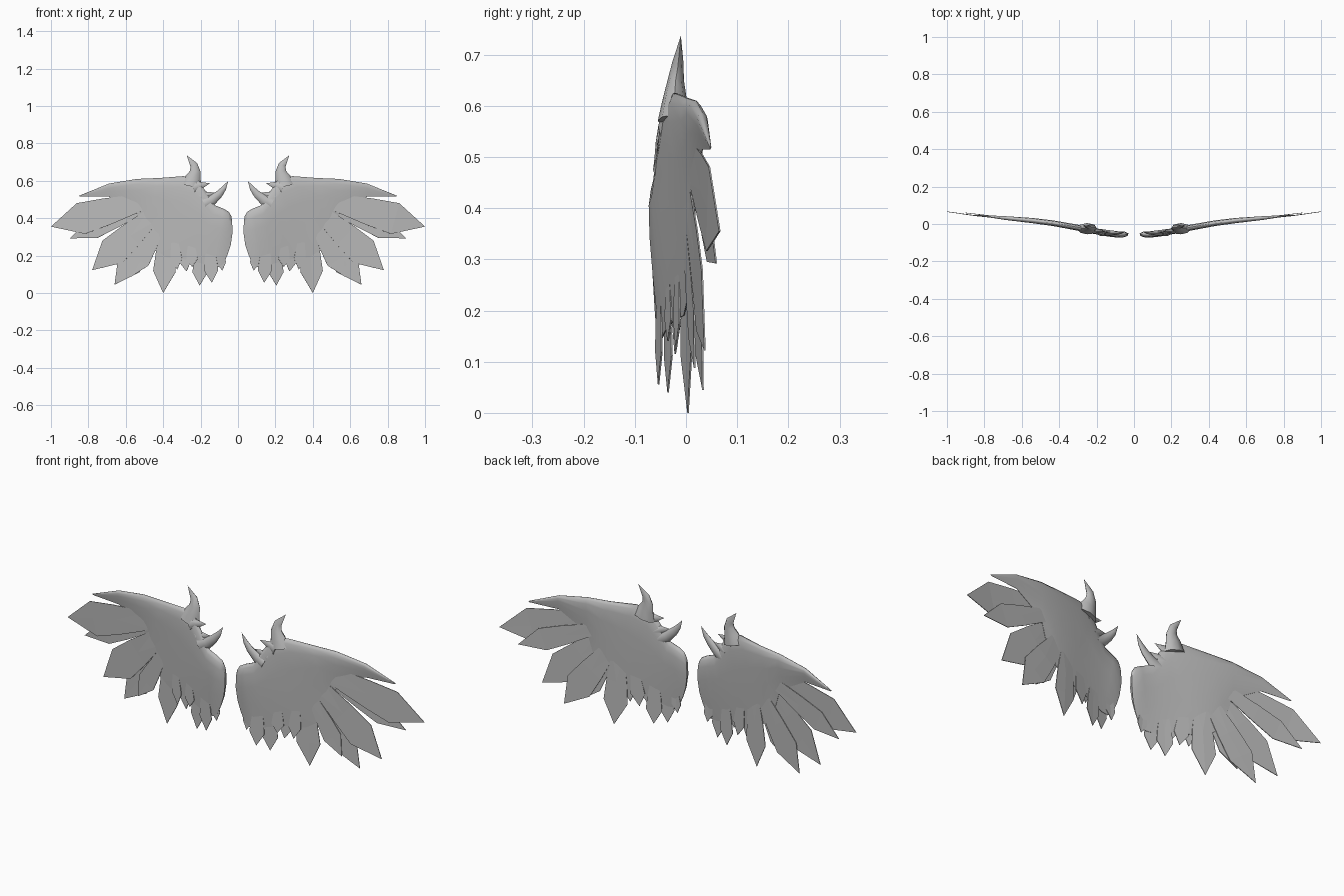
import bpy, math
from mathutils import Vector

if "Cube" in bpy.data.objects:
    bpy.data.objects.remove(bpy.data.objects["Cube"])

mat = bpy.data.materials.new("stone_grey")
mat.diffuse_color = (0.5, 0.5, 0.5, 1)
mat.use_nodes = True
mat.node_tree.nodes["Principled BSDF"].inputs["Base Color"].default_value = mat.diffuse_color

# Sweep of the wing in plan: y for a given x
SWEEP = [(0, -.055), (.1, -.056), (.2, -.04), (.4, 0), (.54, .018), (.7, .033), (.85, .048), (1, .07)]


def sweep(x):
    for (x0, y0), (x1, y1) in zip(SWEEP, SWEEP[1:]):
        if x <= x1:
            return y0 + (y1 - y0) * (x - x0) / (x1 - x0)
    return SWEEP[-1][1]


def make(name, verts, faces, smooth=True, thick=0):
    me = bpy.data.meshes.new(name)
    me.from_pydata([tuple(v) for v in verts], [], faces)
    me.materials.append(mat)
    ob = bpy.data.objects.new(name, me)
    bpy.context.collection.objects.link(ob)
    bpy.ops.object.select_all(action='DESELECT')
    ob.select_set(True)
    bpy.context.view_layer.objects.active = ob
    bpy.ops.object.mode_set(mode='EDIT')
    bpy.ops.mesh.select_all(action='SELECT')
    bpy.ops.mesh.normals_make_consistent(inside=False)
    bpy.ops.object.mode_set(mode='OBJECT')
    if smooth:
        bpy.ops.object.shade_smooth_by_angle(angle=math.radians(60))
    if thick:
        mod = ob.modifiers.new("thickness", 'SOLIDIFY')
        mod.thickness, mod.offset = thick, 0
    mod = ob.modifiers.new("other_side", 'MIRROR')
    mod.use_mirror_merge = False
    return ob


# Wing body: lens sections fanned from the root to the leading tip
# (top x, top z, bottom x, bottom z, thickness)
SECTIONS = [(.035, .41, .075, .16, .012), (.05, .435, .10, .14, .03), (.08, .452, .14, .14, .034),
            (.125, .47, .20, .16, .034), (.17, .54, .28, .18, .032), (.21, .60, .38, .19, .032),
            (.29, .625, .46, .24, .032), (.42, .615, .51, .33, .03), (.54, .61, .54, .43, .028),
            (.69, .585, .69, .515, .02), (.85, .52, .845, .515, .003)]
PROFILE = [(0, .15), (.05, .75), (.15, 1), (.35, .9), (.6, .6), (.8, .35), (1, .06)]
ring = [(v, h, -1) for v, h in PROFILE] + [(v, h, 1) for v, h in reversed(PROFILE)]
n = len(ring)
verts, faces = [], []
for i, (tx, tz, bx, bz, th) in enumerate(SECTIONS):
    bulge = .022 * max(0, 1 - i / 3)
    for v, h, s in ring:
        x = tx + (bx - tx) * v - bulge * math.sin(math.pi * v)
        verts.append((x, sweep(x) + s * h * th / 2, tz + (bz - tz) * v))
for i in range(len(SECTIONS) - 1):
    for j in range(n):
        k = (j + 1) % n
        faces.append((i * n + j, i * n + k, (i + 1) * n + k, (i + 1) * n + j))
faces += [tuple(range(n)), tuple(range(len(verts) - n, len(verts)))]
make("wing_body", verts, faces)

# Feathers: (root x, root z, tip x, tip z, width)
FEATHERS = [(.50, .49, 1.0, .355, .17), (.50, .46, .90, .292, .11), (.44, .43, .78, .122, .16),
            (.42, .38, .66, .045, .14), (.42, .35, .57, .088, .10), (.38, .36, .40, 0, .12),
            (.34, .30, .325, .125, .06), (.30, .30, .275, .115, .07), (.25, .27, .245, .14, .06),
            (.20, .26, .205, .04, .08), (.15, .26, .14, .055, .075), (.10, .25, .084, .12, .05)]
for i, (rx, rz, tx, tz, w) in enumerate(FEATHERS):
    root, tip = Vector((rx, 0, rz)), Vector((tx, 0, tz))
    axis = tip - root
    side = Vector((-axis.z, 0, axis.x)).normalized() * w / 2
    pts = [root - side * .5, root + side * .5]
    for t, a in ((.4, .85), (.68, 1)):
        c = root + axis * t
        pts += [c - side * a, c, c + side * a]
    pts.append(tip)
    layer = .004 if i % 2 else -.004
    for p in pts:
        p.y = sweep(p.x) + layer
    make(f"feather_{i + 1}", pts, [(0, 3, 2), (0, 1, 3), (1, 4, 3), (2, 3, 6, 5), (3, 4, 7, 6),
                                   (5, 6, 8), (6, 7, 8)], smooth=False, thick=.003)


# Horns and thorns: tapered bent spikes, points are (x, y, z, radius)
def spike(name, path, sides=8):
    verts, faces = [], []
    for i, (x, y, z, r) in enumerate(path[:-1]):
        a, b = path[max(i - 1, 0)], path[i + 1]
        d = Vector((b[0] - a[0], 0, b[2] - a[2])).normalized()
        across = Vector((-d.z, 0, d.x))
        for k in range(sides):
            t = 2 * math.pi * k / sides
            verts.append(Vector((x, y, z)) + across * r * math.cos(t) + Vector((0, r * .55 * math.sin(t), 0)))
    verts.append(path[-1][:3])
    last = len(path) - 2
    for i in range(last):
        for k in range(sides):
            m = (k + 1) % sides
            faces.append((i * sides + k, i * sides + m, (i + 1) * sides + m, (i + 1) * sides + k))
    faces += [(last * sides + k, last * sides + (k + 1) % sides, len(verts) - 1) for k in range(sides)]
    faces.append(tuple(range(sides)))
    make(name, verts, faces)


spike("large_horn", [(.25, -.025, .57, .055), (.24, -.022, .615, .042), (.229, -.02, .65, .029),
                     (.236, -.016, .685, .02), (.275, -.01, .737, 0)])
spike("small_horn", [(.18, -.045, .475, .035), (.14, -.047, .495, .027), (.10, -.048, .53, .02),
                     (.075, -.047, .56, .013), (.052, -.045, .60, 0)])
spike("upper_thorn", [(.24, -.035, .56, .035), (.20, -.038, .575, .02), (.15, -.04, .587, 0)])
spike("lower_thorn", [(.20, -.04, .51, .03), (.165, -.042, .525, .018), (.125, -.045, .537, 0)])
